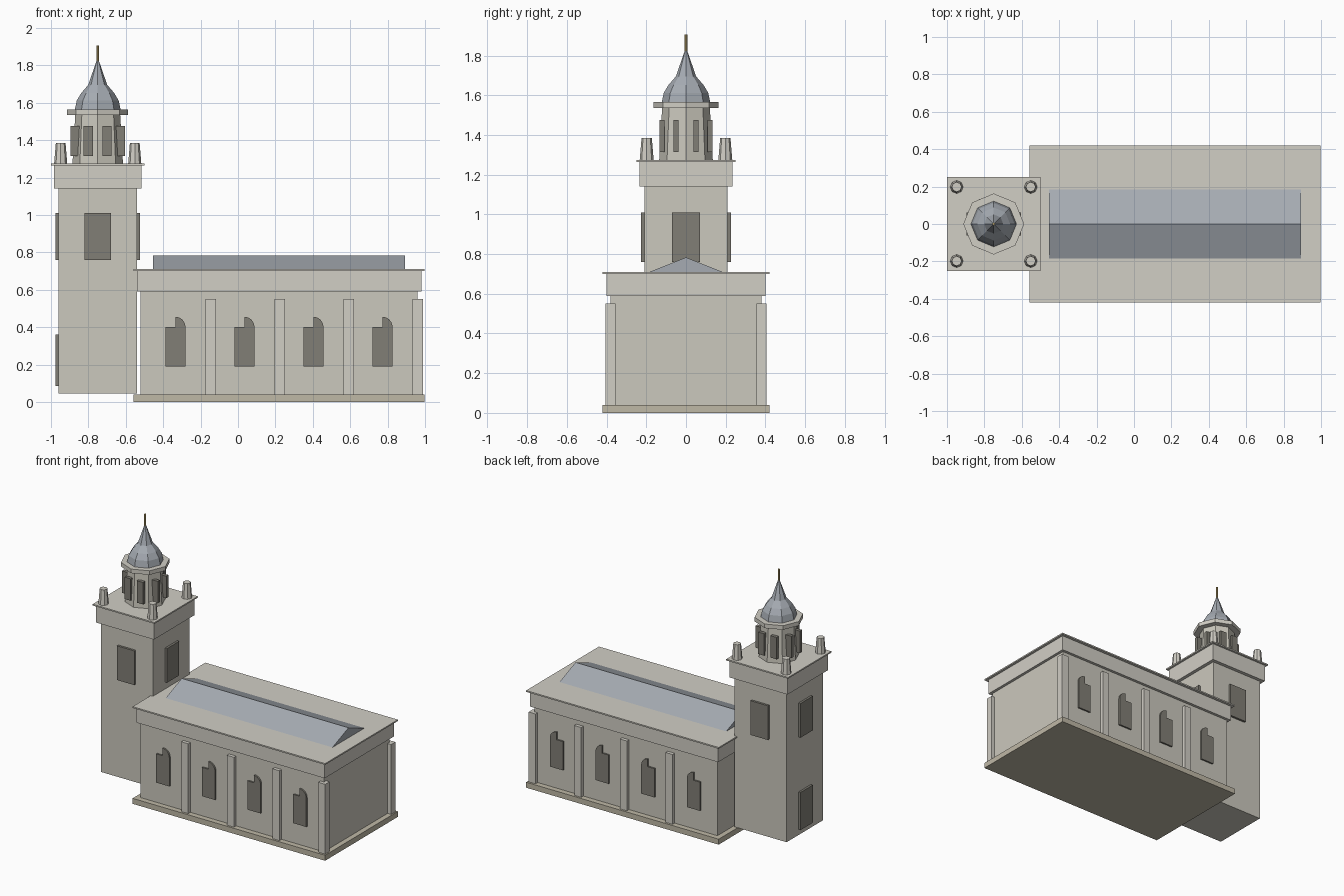
import bpy, bmesh
from math import pi, sin, cos

if "Cube" in bpy.data.objects:
    bpy.data.objects.remove(bpy.data.objects["Cube"])


def material(name, r, g, b):
    m = bpy.data.materials.new(name)
    m.diffuse_color = (r, g, b, 1)
    m.use_nodes = True
    m.node_tree.nodes["Principled BSDF"].inputs["Base Color"].default_value = m.diffuse_color
    return m


STONE = material("stone", 0.60, 0.58, 0.51)
TRIM = material("trim_stone", 0.64, 0.62, 0.56)
PLINTH = material("plinth_stone", 0.52, 0.48, 0.38)
SLATE = material("slate", 0.38, 0.41, 0.45)
DARK = material("dark_opening", 0.22, 0.21, 0.18)
GOLD = material("gilt", 0.62, 0.46, 0.18)


def finish(name, bm, mat):
    bmesh.ops.recalc_face_normals(bm, faces=bm.faces)
    me = bpy.data.meshes.new(name)
    bm.to_mesh(me)
    bm.free()
    me.materials.append(mat)
    ob = bpy.data.objects.new(name, me)
    bpy.context.collection.objects.link(ob)
    return ob


def box(name, x, y, z, mat):
    """Box from (min, max) pairs."""
    bm = bmesh.new()
    bmesh.ops.create_cube(bm, size=1)
    for v in bm.verts:
        v.co = [a + (b - a) * (c + 0.5) for (a, b), c in zip((x, y, z), v.co)]
    return finish(name, bm, mat)


def extrude_profile(name, pts, direction, mat):
    """Flat polygon swept along a direction."""
    bm = bmesh.new()
    face = bm.faces.new([bm.verts.new(p) for p in pts])
    new = bmesh.ops.extrude_face_region(bm, geom=[face], use_keep_orig=True)["geom"]
    bmesh.ops.translate(bm, vec=direction,
                        verts=[g for g in new if isinstance(g, bmesh.types.BMVert)])
    return finish(name, bm, mat)


def lathe(name, cx, cy, profile, mat, n=8):
    """Closed n-sided turned shape from (radius, z) points."""
    bm = bmesh.new()
    rings = []
    for r, z in profile:
        if r == 0:
            rings.append([bm.verts.new((cx, cy, z))] * n)
        else:
            rings.append([bm.verts.new((cx + r * cos(2 * pi * i / n),
                                        cy + r * sin(2 * pi * i / n), z))
                          for i in range(n)])
    for a, b in zip(rings, rings[1:]):
        for i in range(n):
            j = (i + 1) % n
            quad = list(dict.fromkeys((a[i], a[j], b[j], b[i])))
            bm.faces.new(quad)
    for ring, (r, z) in ((rings[0], profile[0]), (rings[-1], profile[-1])):
        if r:
            bm.faces.new(ring)
    return finish(name, bm, mat)


def around(c, h):
    return (c - h, c + h)


# Nave: plinth, walls, frieze and cornice
NX, BAY = 0.22, 0.369
for name, hx, hy, z, mat in (
        ("nave_plinth", 0.778, 0.42, (0, 0.04), PLINTH),
        ("nave_walls", 0.74, 0.38, (0.04, 0.60), STONE),
        ("nave_frieze", 0.76, 0.40, (0.59, 0.70), TRIM),
        ("nave_cornice", 0.778, 0.42, (0.70, 0.71), TRIM)):
    box(name, around(NX, hx), around(0, hy), z, mat)

# Low gabled roof
extrude_profile("nave_roof", [(-0.455, -0.19, 0.708), (-0.455, 0.19, 0.708),
                              (-0.455, 0, 0.783)], (1.348, 0, 0), SLATE)

# Bays: window with quarter-round head, and a pilaster, on both long sides
for s, side in ((-1, "front"), (1, "back")):
    for i in range(4):
        x = -0.334 + BAY * i
        y = s * 0.37
        w = 0.053
        outline = [(x - w, y, 0.19), (x + w, y, 0.19)]
        outline += [(x + w * cos(a * pi / 12), y, 0.40 + 0.055 * sin(a * pi / 12))
                    for a in range(7)]
        outline += [(x, y, 0.40), (x - w, y, 0.40)]
        extrude_profile(f"nave_window_{side}_{i}", outline, (0, s * 0.022, 0), DARK)
        box(f"pilaster_{side}_{i}", around(x + BAY / 2 + 0.003, 0.028),
            sorted((s * 0.355, s * 0.405)), (0.04, 0.55), TRIM)

# Tower: shaft, frieze and cornice
TX = -0.75
for name, h, z, mat in (("tower_shaft", 0.21, (0.045, 1.15), STONE),
                        ("tower_frieze", 0.235, (1.14, 1.265), TRIM),
                        ("tower_cornice", 0.25, (1.265, 1.275), TRIM)):
    box(name, around(TX, h), around(0, h), z, mat)

# Belfry openings on four faces, door on the west face
for s in (-1, 1):
    box(f"belfry_opening_x{s}", around(TX + s * 0.21, 0.016), around(0, 0.07),
        (0.76, 1.01), DARK)
    box(f"belfry_opening_y{s}", around(TX, 0.07), around(s * 0.21, 0.016),
        (0.76, 1.01), DARK)
box("tower_door", around(TX - 0.21, 0.016), around(0, 0.07), (0.085, 0.36), DARK)

# Corner urns
for sx in (-1, 1):
    for sy in (-1, 1):
        lathe(f"corner_urn_{sx}_{sy}", TX + sx * 0.198, sy * 0.198,
              [(0.035, 1.275), (0.026, 1.385)], TRIM)

# Octagonal lantern with eight openings
lathe("lantern_drum", TX, 0, [(0.135, 1.275), (0.12, 1.54)], STONE)
for k in range(8):
    a = pi / 8 + k * pi / 4
    box(f"lantern_opening_{k}", around(TX + 0.13 * cos(a), 0.025),
        around(0.13 * sin(a), 0.0125), (1.315, 1.475), DARK)
lathe("lantern_cornice", TX, 0, [(0.163, 1.535), (0.163, 1.565)], TRIM)

# Dome, spire and finial
lathe("dome", TX, 0, [(0.122, 1.565), (0.112, 1.612), (0.088, 1.652),
                      (0.051, 1.695), (0, 1.842)], SLATE)
lathe("finial", TX, 0, [(0.007, 1.82), (0.007, 1.905)], GOLD)
